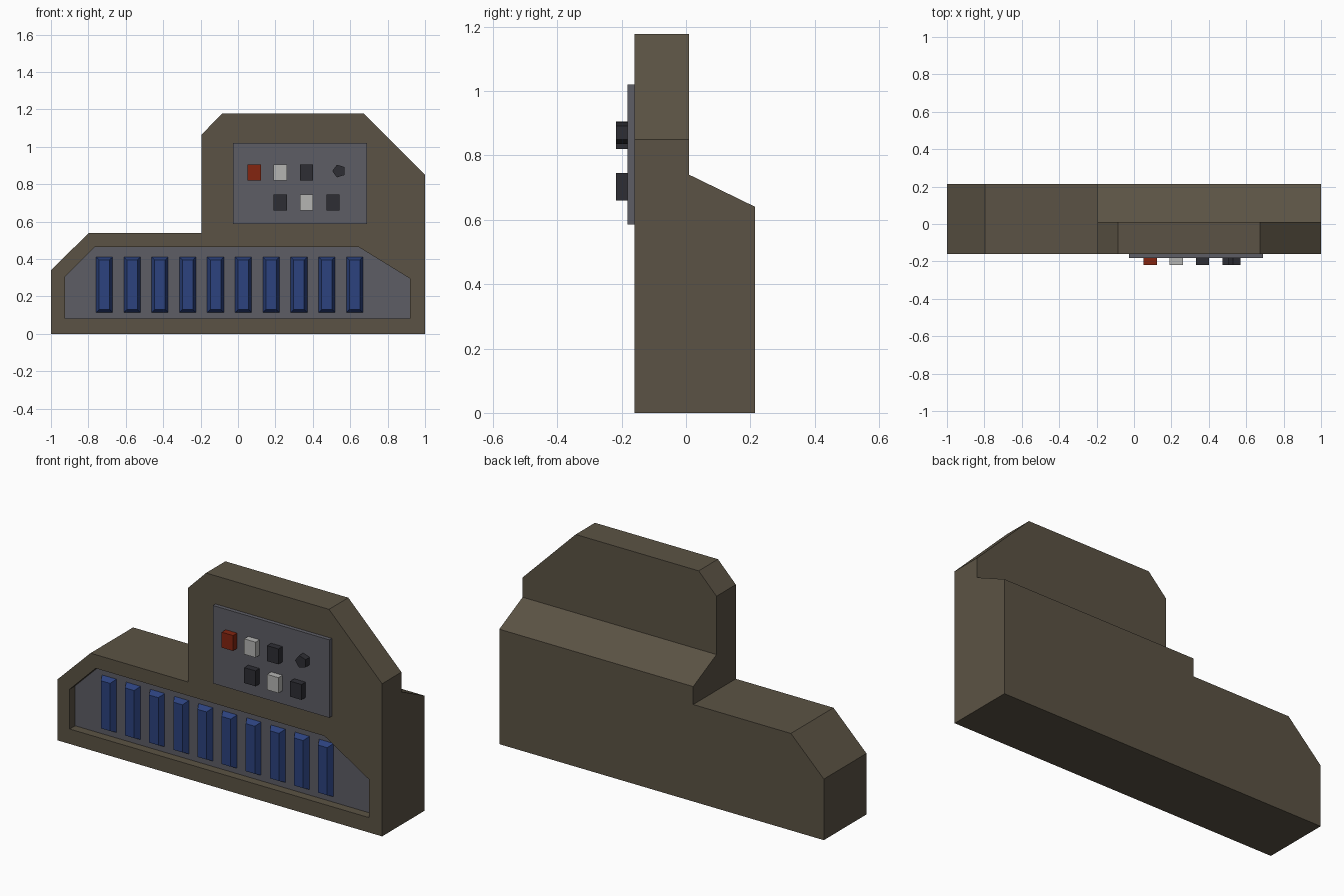
import bpy, bmesh
from math import cos, sin, pi
from mathutils import Vector

if "Cube" in bpy.data.objects:
    bpy.data.objects.remove(bpy.data.objects["Cube"])


def material(name, r, g, b):
    m = bpy.data.materials.new(name)
    m.diffuse_color = (r, g, b, 1)
    m.use_nodes = True
    m.node_tree.nodes["Principled BSDF"].inputs["Base Color"].default_value = m.diffuse_color
    return m


BROWN = material("brown_casing", 0.105, 0.086, 0.058)
GREY = material("grey_panel", 0.11, 0.11, 0.13)
BLUE = material("blue_key", 0.025, 0.055, 0.21)
RED = material("red_button", 0.23, 0.018, 0.005)
LIGHT = material("light_button", 0.46, 0.46, 0.45)
DARK = material("dark_button", 0.027, 0.027, 0.034)


def loft(name, start, end, mat=None):
    """Closed solid joining two matching outlines."""
    bm = bmesh.new()
    a = [bm.verts.new(p) for p in start]
    b = [bm.verts.new(p) for p in end]
    bm.faces.new(a)
    bm.faces.new(b[::-1])
    for i in range(len(a)):
        j = (i + 1) % len(a)
        bm.faces.new((a[i], b[i], b[j], a[j]))
    bmesh.ops.recalc_face_normals(bm, faces=bm.faces)
    mesh = bpy.data.meshes.new(name)
    bm.to_mesh(mesh)
    bm.free()
    obj = bpy.data.objects.new(name, mesh)
    bpy.context.collection.objects.link(obj)
    if mat:
        mesh.materials.append(mat)
    return obj


def prism(name, outline, y0, y1, mat=None):
    """Extrude an (x, z) outline along y."""
    return loft(name, [(x, y0, z) for x, z in outline],
                [(x, y1, z) for x, z in outline], mat)


def rect(x0, x1, z0, z1):
    return [(x0, z0), (x1, z0), (x1, z1), (x0, z1)]


def cut(target, cutter):
    cutter.hide_render = True
    cutter.display_type = 'WIRE'
    mod = target.modifiers.new(cutter.name, 'BOOLEAN')
    mod.operation = 'DIFFERENCE'
    mod.solver = 'EXACT'
    mod.object = cutter


# Stepped casing
casing = prism("casing", [(-1, 0), (1, 0), (1, 0.85), (0.673, 1.177), (-0.085, 1.177),
                          (-0.195, 1.065), (-0.195, 0.54), (-0.797, 0.54), (-1, 0.34)],
               -0.16, 0.215, BROWN)

# Sloped step at the back of the tower
step = [(0.01, 0.74), (0.31, 0.594), (0.31, 1.3), (0.01, 1.3)]
cut(casing, loft("back_step_cutter", [(-1.2, y, z) for y, z in step],
                 [(1.2, y, z) for y, z in step], BROWN))

# Recess for the keys, with a grey floor
recess = [(-0.925, 0.083), (0.92, 0.083), (0.92, 0.295),
          (0.645, 0.464), (-0.765, 0.464), (-0.925, 0.305)]
cut(casing, prism("recess_cutter", recess, -0.3, -0.11, BROWN))
prism("recess_floor", recess, -0.112, -0.1, GREY)

# Row of ten tapered keys
for i in range(10):
    x = -0.715 + i * 0.1487
    base = rect(x - 0.045, x + 0.045, 0.113, 0.411)
    face = rect(x - 0.028, x + 0.028, 0.13, 0.395)
    loft(f"key_{i + 1}", [(px, -0.111, z) for px, z in base],
         [(px, -0.145, z) for px, z in face], BLUE)

# Raised control panel
prism("control_panel", rect(-0.027, 0.69, 0.586, 1.02), -0.182, -0.15, GREY)

# Square buttons
buttons = [(0.087, 0.863, RED), (0.226, 0.863, LIGHT), (0.367, 0.863, DARK),
           (0.226, 0.703, DARK), (0.367, 0.703, LIGHT), (0.509, 0.703, DARK)]
for i, (x, z, mat) in enumerate(buttons):
    prism(f"button_{i + 1}", rect(x - 0.035, x + 0.035, z - 0.043, z + 0.043),
          -0.218, -0.175, mat)

# Five-sided knob
prism("knob", [(0.54 - 0.036 * cos(k * 2 * pi / 5), 0.87 + 0.036 * sin(k * 2 * pi / 5))
               for k in range(5)], -0.218, -0.175, DARK)
